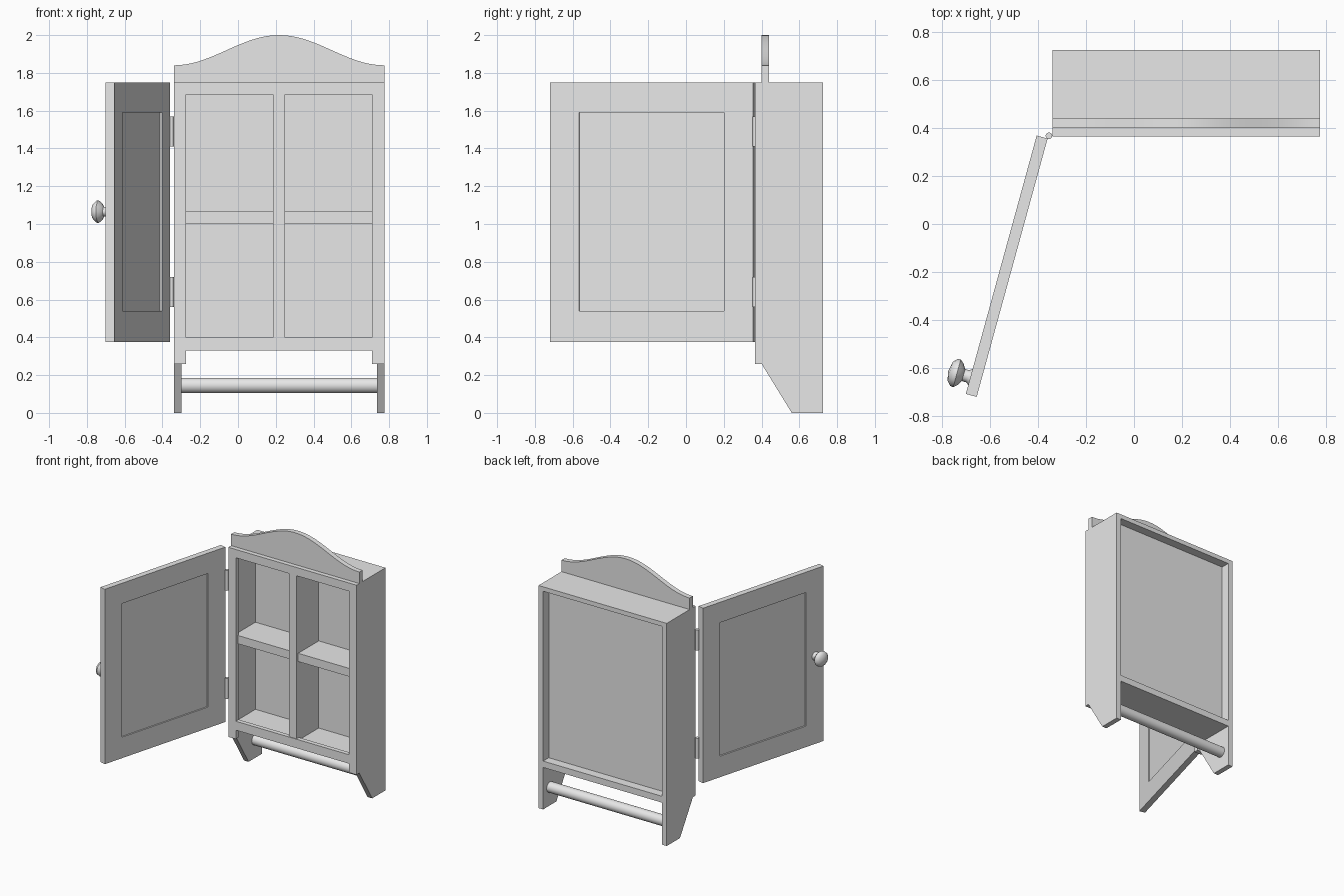
import bpy, bmesh, math
from mathutils import Matrix, Vector

cube = bpy.data.objects.get("Cube")
if cube:
    bpy.data.objects.remove(cube)

# One plain grey for everything
grey = bpy.data.materials.new("plain_grey")
grey.use_nodes = True
COLOUR = (0.8, 0.8, 0.8, 1)
grey.diffuse_color = COLOUR
grey.node_tree.nodes["Principled BSDF"].inputs["Base Color"].default_value = COLOUR


def finish(name, bm, matrix=None, smooth=False):
    bmesh.ops.recalc_face_normals(bm, faces=bm.faces)
    mesh = bpy.data.meshes.new(name)
    bm.to_mesh(mesh)
    bm.free()
    mesh.materials.append(grey)
    ob = bpy.data.objects.new(name, mesh)
    bpy.context.collection.objects.link(ob)
    if matrix:
        ob.matrix_world = matrix
    if smooth:
        bpy.ops.object.select_all(action='DESELECT')
        ob.select_set(True)
        bpy.context.view_layer.objects.active = ob
        bpy.ops.object.shade_smooth_by_angle(angle=math.radians(40))
    return ob


def box(name, x, y, z, matrix=None):
    bm = bmesh.new()
    bmesh.ops.create_cube(bm, size=1)
    for v in bm.verts:
        v.co = [(a + b) / 2 + c * (b - a) for c, (a, b) in zip(v.co, (x, y, z))]
    return finish(name, bm, matrix)


def prism(name, points, depth, smooth=False):
    """Extrude a closed 3D outline along the depth vector."""
    bm = bmesh.new()
    face = bm.faces.new([bm.verts.new(p) for p in points])
    ext = bmesh.ops.extrude_face_region(bm, geom=[face], use_keep_orig=True)
    bmesh.ops.translate(bm, vec=Vector(depth),
                        verts=[g for g in ext["geom"] if isinstance(g, bmesh.types.BMVert)])
    return finish(name, bm, None, smooth)


def lathe(name, profile, sides, matrix):
    """Spin (radius, height) pairs around local z."""
    bm = bmesh.new()
    verts = [bm.verts.new((r, 0, h)) for r, h in profile]
    edges = [bm.edges.new(pair) for pair in zip(verts, verts[1:])]
    bmesh.ops.spin(bm, geom=verts + edges, cent=(0, 0, 0), axis=(0, 0, 1),
                   angle=math.tau, steps=sides)
    bmesh.ops.remove_doubles(bm, verts=bm.verts, dist=0.0005)
    return finish(name, bm, matrix, True)


def rod(name, radius, length, sides, matrix):
    return lathe(name, [(0, 0), (radius, 0), (radius, length), (0, length)], sides, matrix)


L, R = -0.34, 0.775            # cabinet outer sides
MID = (L + R) / 2
FRONT, FRAME, BACK = 0.365, 0.40, 0.725
WALL, STILE = 0.04, 0.065
TOP = 1.75

# Side panels with slanted feet
side = [(FRAME, 0.26), (0.56, 0), (BACK, 0), (BACK, TOP), (FRAME, TOP)]
for name, x in (("right_side", L), ("left_side", R - WALL)):
    prism(name, [(x, y, z) for y, z in side], (WALL, 0, 0))

# Face frame
for name, x in (("right_stile", L), ("left_stile", R - STILE)):
    box(name, (x, x + STILE), (FRONT, FRAME), (0.26, TOP))
for name, z in (("top_rail", (1.685, TOP)), ("bottom_rail", (0.33, 0.40))):
    box(name, (L + STILE, R - STILE), (FRONT, FRAME), z)

# Inside boards, back panel and divider
inner = (L + WALL, R - WALL)
panel_y = 0.655
box("top_board", inner, (FRAME, BACK), (TOP - 0.035, TOP))
box("bottom_board", inner, (FRAME, BACK), (0.33, 0.38))
box("back_panel", inner, (panel_y - 0.01, panel_y), (0.38, TOP - 0.035))
box("divider", (0.185, 0.25), (FRONT + 0.005, panel_y - 0.01), (0.38, 1.70))
for name, x in (("right_shelf", (inner[0], 0.185)), ("left_shelf", (0.25, inner[1]))):
    box(name, x, (0.39, panel_y - 0.01), (1.0, 1.065))

# Curved crest on top
steps = 36
crest = [(L, FRAME, TOP), (R, FRAME, TOP)]
for i in range(steps + 1):
    x = R + (L - R) * i / steps
    crest.append((x, FRAME, 1.84 + 0.08 * (1 + math.cos(math.tau * (x - MID) / (R - L)))))
prism("crest", crest, (0, 0.04, 0), True)

# Towel rail
rod("towel_rail", 0.041, inner[1] - inner[0], 24,
    Matrix.Translation((inner[0], 0.64, 0.145)) @ Matrix.Rotation(math.pi / 2, 4, 'Y'))

# Open door: local x runs away from the hinge, local y points to the inner face
door = Matrix.Translation((-0.405, 0.368, 0)) @ Matrix.Rotation(math.radians(254.65), 4, 'Z')
W, T, M = 1.115, 0.047, 0.16
Z0, Z1, P0, P1 = 0.375, TOP, 0.54, 1.59
box("door_hinge_stile", (0, M), (0, T), (Z0, Z1), door)
box("door_free_stile", (W - M, W), (0, T), (Z0, Z1), door)
box("door_bottom_rail", (M, W - M), (0, T), (Z0, P0), door)
box("door_top_rail", (M, W - M), (0, T), (P1, Z1), door)
box("door_panel", (M, W - M), (0.012, T - 0.01), (P0, P1), door)

# Knob on the outer face
knob = [(0.034, 0), (0.026, 0.012), (0.026, 0.03), (0.046, 0.042), (0.06, 0.058),
        (0.058, 0.072), (0.04, 0.088), (0, 0.096)]
lathe("door_knob", knob, 12, door @ Matrix.Translation((1.042, 0, 1.065))
      @ Matrix.Rotation(math.pi / 2, 4, 'X'))

# Hinge barrels
for name, z in (("lower_hinge", 0.56), ("upper_hinge", 1.41)):
    rod(name, 0.014, 0.16, 12, Matrix.Translation((-0.354, 0.367, z)))
